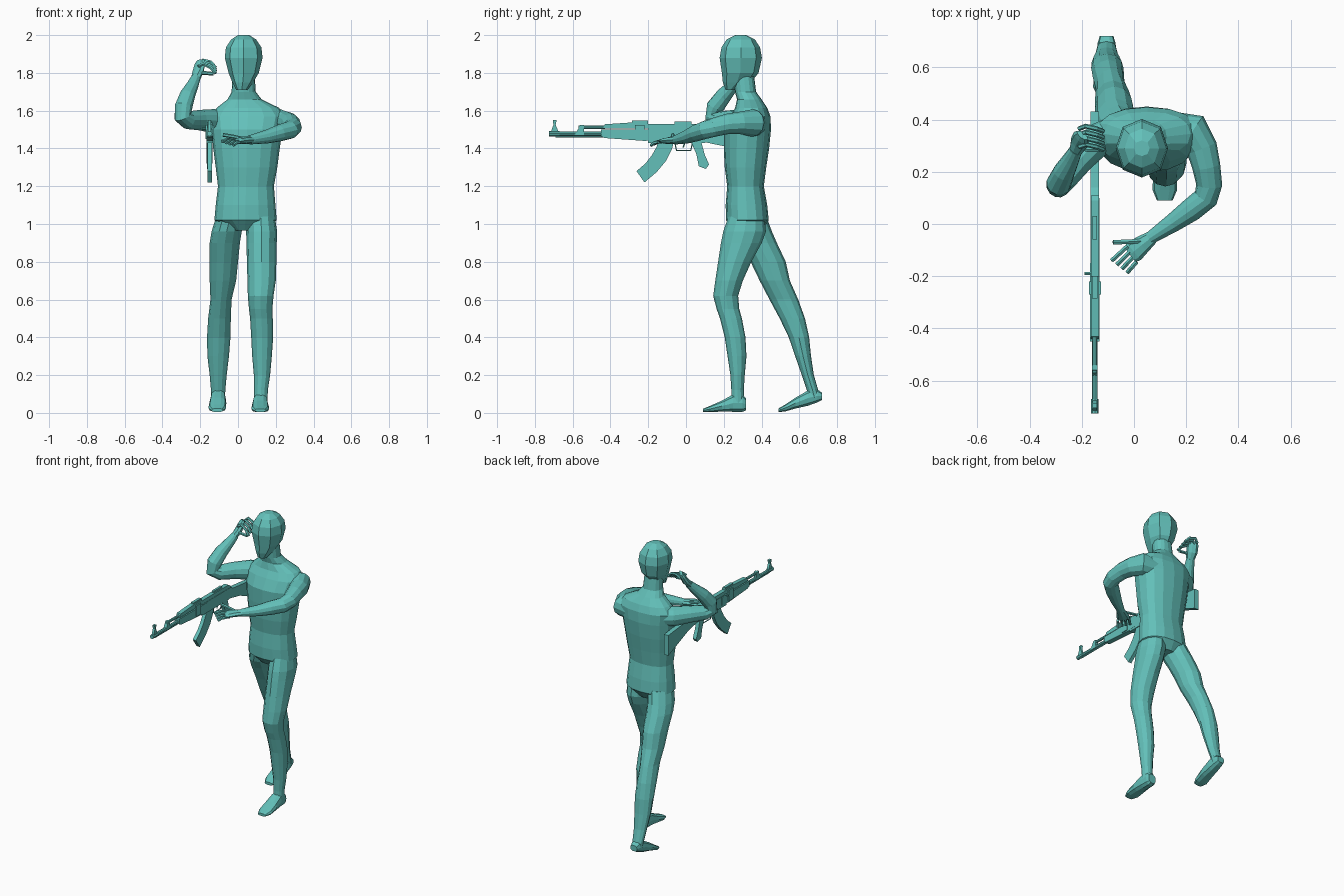
import bpy, bmesh, math
from mathutils import Vector

teal = bpy.data.materials.new("teal")
teal.diffuse_color = (0.125, 0.53, 0.49, 1)


def finish(name, bm):
    bmesh.ops.recalc_face_normals(bm, faces=bm.faces)
    me = bpy.data.meshes.new(name)
    bm.to_mesh(me)
    bm.free()
    me.materials.append(teal)
    ob = bpy.data.objects.new(name, me)
    bpy.context.collection.objects.link(ob)
    return ob


def loft(name, rings, sides=12, ref=(1, 0, 0), axis=None, power=1.0):
    """Skin rings (x, y, z, ru, rv); rings follow the path unless an axis is given."""
    bm = bmesh.new()
    pts = [Vector(r[:3]) for r in rings]
    loops = []
    for i, r in enumerate(rings):
        if axis:
            t = Vector(axis)
        else:
            a = (pts[i] - pts[i - 1]).normalized() if i else Vector()
            b = (pts[i + 1] - pts[i]).normalized() if i + 1 < len(pts) else Vector()
            t = (a + b).normalized()
        u = Vector(ref)
        u = (u - t * u.dot(t)).normalized()
        v = t.cross(u)
        loop = []
        for k in range(sides):
            w = 2 * math.pi * k / sides
            c, s = math.cos(w), math.sin(w)
            c = math.copysign(abs(c) ** power, c)
            s = math.copysign(abs(s) ** power, s)
            loop.append(bm.verts.new(pts[i] + u * c * r[3] + v * s * r[4]))
        loops.append(loop)
    for p, q in zip(loops, loops[1:]):
        for k in range(sides):
            j = (k + 1) % sides
            bm.faces.new((p[k], p[j], q[j], q[k]))
    bm.faces.new(loops[0])
    bm.faces.new(loops[-1])
    return finish(name, bm)


def tube(name, pts, r, sides=8, ref=(0, 0, 1)):
    return loft(name, [(*p, r, r) for p in pts], sides, ref)


def limb(name, pts, sides=12, ref=(0, 0, 1)):
    return loft(name, [(x, y, z, r, r) for x, y, z, r in pts], sides, ref)


GX = -0.15  # rifle centre plane


def plate(name, outline, half):
    """Extrude a (y, z) side outline across the rifle width."""
    bm = bmesh.new()
    a = [bm.verts.new((GX - half, y, z)) for y, z in outline]
    b = [bm.verts.new((GX + half, y, z)) for y, z in outline]
    bm.faces.new(a)
    bm.faces.new(b)
    n = len(a)
    for k in range(n):
        j = (k + 1) % n
        bm.faces.new((a[k], a[j], b[j], b[k]))
    return finish(name, bm)


def block(name, y0, y1, z0, z1, half):
    return plate(name, [(y0, z0), (y1, z0), (y1, z1), (y0, z1)], half)


UP = (0, 0, 1)
# torso and neck
loft("torso", [
    (.035, .33, .965, .07, .07), (.04, .325, 1.02, .165, .113), (.04, .32, 1.1, .158, .11),
    (.042, .315, 1.2, .148, .097), (.045, .315, 1.3, .163, .11), (.045, .32, 1.4, .176, .12),
    (.048, .325, 1.5, .188, .125), (.052, .34, 1.57, .20, .107), (.052, .345, 1.615, .165, .085),
    (.035, .335, 1.66, .09, .065), (.03, .315, 1.70, .064, .056), (.03, .305, 1.79, .058, .055),
], 16, axis=UP, power=.88)

# head
loft("head", [
    (.02, .235, 1.71, .03, .025), (.025, .27, 1.75, .055, .075), (.03, .287, 1.80, .08, .097),
    (.03, .29, 1.88, .1, .112), (.03, .29, 1.935, .094, .102), (.03, .29, 1.977, .066, .075),
    (.03, .29, 2.0, .03, .03),
], 8, axis=UP, power=.9)

# legs: left strides forward, right trails
loft("front_leg", [
    (.12, .32, 1.04, .075, .095), (.125, .31, .96, .082, .113), (.125, .293, .9, .08, .108),
    (.125, .258, .8, .078, .088), (.125, .228, .7, .075, .073), (.12, .21, .62, .068, .066),
    (.12, .222, .55, .062, .06), (.124, .238, .5, .06, .058), (.128, .26, .4, .058, .055),
    (.127, .27, .3, .052, .05), (.127, .273, .2, .043, .038), (.122, .273, .12, .036, .033),
    (.12, .275, .05, .036, .035),
], 12, axis=UP)
loft("rear_leg", [
    (-.04, .33, 1.04, .075, .095), (-.06, .355, .96, .08, .1), (-.07, .385, .9, .08, .096),
    (-.075, .435, .8, .075, .093), (-.08, .47, .7, .07, .08), (-.09, .518, .6, .056, .076),
    (-.098, .563, .5, .06, .067), (-.102, .598, .4, .062, .054), (-.105, .62, .3, .057, .042),
    (-.105, .645, .2, .045, .032), (-.105, .67, .12, .038, .03), (-.105, .68, .08, .036, .03),
], 12, axis=UP)

# feet
loft("front_foot", [
    (.118, .318, .045, .028, .032), (.118, .30, .052, .036, .048), (.118, .25, .052, .04, .048),
    (.118, .19, .036, .045, .03), (.118, .13, .021, .047, .018), (.118, .09, .013, .03, .009),
], 10, axis=(0, -1, 0), power=.8)
loft("rear_foot", [
    (-.105, .72, .088, .026, .02), (-.105, .695, .09, .034, .036), (-.105, .645, .078, .04, .042),
    (-.107, .58, .052, .045, .03), (-.11, .525, .026, .047, .019), (-.11, .49, .014, .03, .01),
], 10, axis=(0, -1, 0), power=.8)

# left arm reaches across the chest
limb("left_arm", [
    (.15, .36, 1.53, .07), (.225, .352, 1.535, .073), (.26, .29, 1.535, .06), (.277, .22, 1.53, .054),
    (.288, .15, 1.512, .05), (.275, .10, 1.498, .048), (.22, .055, 1.482, .045),
    (.15, .005, 1.462, .036), (.06, -.055, 1.445, .024),
])
loft("left_palm", [
    (.07, -.05, 1.446, .02, .026), (.03, -.08, 1.443, .02, .036), (.0, -.105, 1.44, .016, .042),
    (-.015, -.117, 1.438, .01, .036),
], 8, UP)
for i in range(4):
    f = i / 3
    base = Vector((-.025 + .035 * f, -.085 - .06 * f, 1.445 - .012 * f))
    tip = Vector((-.085 + .06 * f, -.14 - .045 * f, 1.437 - .02 * f))
    tube(f"left_finger_{i + 1}", [base, (base + tip) / 2 + Vector((0, 0, .006)), tip], .0095, 6)
tube("left_thumb", [(.03, -.065, 1.45), (-.02, -.068, 1.462), (-.08, -.07, 1.472)], .01, 6)

# right arm bends up beside the head
limb("right_arm", [
    (-.06, .355, 1.54, .065), (-.135, .325, 1.545, .063), (-.205, .25, 1.55, .054),
    (-.265, .175, 1.55, .048), (-.293, .145, 1.568, .046), (-.288, .155, 1.62, .048),
    (-.268, .20, 1.68, .042), (-.24, .25, 1.735, .032), (-.222, .285, 1.775, .025),
], ref=(1, -1, 0))
loft("right_palm", [
    (-.224, .28, 1.77, .026, .022), (-.212, .31, 1.805, .036, .022), (-.202, .33, 1.845, .036, .018),
    (-.198, .34, 1.865, .026, .012),
], 8, (1, -1, 0))
for i in range(4):
    f = i / 3
    y = .375 - .07 * f
    tube(f"right_finger_{i + 1}", [(-.21, y - .01, 1.845 - .01 * f), (-.185, y, 1.868 - .02 * f),
                                   (-.145, y - .01, 1.858 - .03 * f), (-.118, y - .02, 1.828 - .03 * f)],
         .0095, 6, (0, 1, 0))
tube("right_thumb", [(-.215, .30, 1.80), (-.18, .285, 1.80), (-.13, .285, 1.795)], .01, 6)

# rifle barrel group
tube("barrel", [(GX, -.725, 1.478), (GX, -.40, 1.478)], .011)
tube("muzzle", [(GX, -.725, 1.478), (GX, -.67, 1.478)], .014)
tube("cleaning_rod", [(GX, -.69, 1.462), (GX, -.43, 1.462)], .004, 6)
tube("gas_tube", [(GX, -.57, 1.513), (GX, -.43, 1.513)], .009)
plate("gas_block", [(-.59, 1.468), (-.54, 1.468), (-.54, 1.523), (-.56, 1.523)], .011)
plate("front_sight", [(-.715, 1.488), (-.675, 1.488), (-.69, 1.525), (-.685, 1.55),
                      (-.705, 1.55), (-.702, 1.525)], .008)

# rifle handguards
plate("lower_handguard", [(-.45, 1.465), (-.43, 1.455), (-.22, 1.44), (-.15, 1.445),
                          (-.15, 1.50), (-.45, 1.50)], .018)
plate("upper_handguard", [(-.44, 1.505), (-.2, 1.505), (-.2, 1.538), (-.28, 1.538), (-.43, 1.528)], .015)
block("handguard_band", -.27, -.22, 1.45, 1.525, .023)
block("rear_sight", -.285, -.2, 1.535, 1.547, .01)

# rifle body
block("receiver", -.2, .1, 1.43, 1.505, .017)
plate("top_cover", [(-.2, 1.5), (.11, 1.5), (.11, 1.518), (.09, 1.53), (-.2, 1.53)], .015)
block("top_rail", -.06, .03, 1.528, 1.542, .008)
tube("bolt_handle", [(GX, -.19, 1.505), (GX - .04, -.19, 1.505)], .006, 6, (0, 0, 1))
plate("magazine", [(-.14, 1.45), (-.06, 1.45), (-.075, 1.395), (-.105, 1.335), (-.155, 1.275), (-.22, 1.22),
                   (-.262, 1.28), (-.215, 1.32), (-.18, 1.365), (-.155, 1.41)], .012)
plate("grip", [(.025, 1.44), (.08, 1.44), (.098, 1.37), (.122, 1.315), (.105, 1.292),
               (.068, 1.305), (.055, 1.37)], .013)
tube("trigger_guard", [(GX, -.06, 1.435), (GX, -.05, 1.388), (GX, .025, 1.388), (GX, .035, 1.435)],
     .004, 6, (1, 0, 0))
tube("trigger", [(GX, -.005, 1.435), (GX, -.015, 1.405)], .004, 6, (1, 0, 0))
plate("stock", [(.09, 1.515), (.14, 1.49), (.43, 1.46), (.43, 1.32), (.21, 1.41), (.09, 1.435)], .016)
